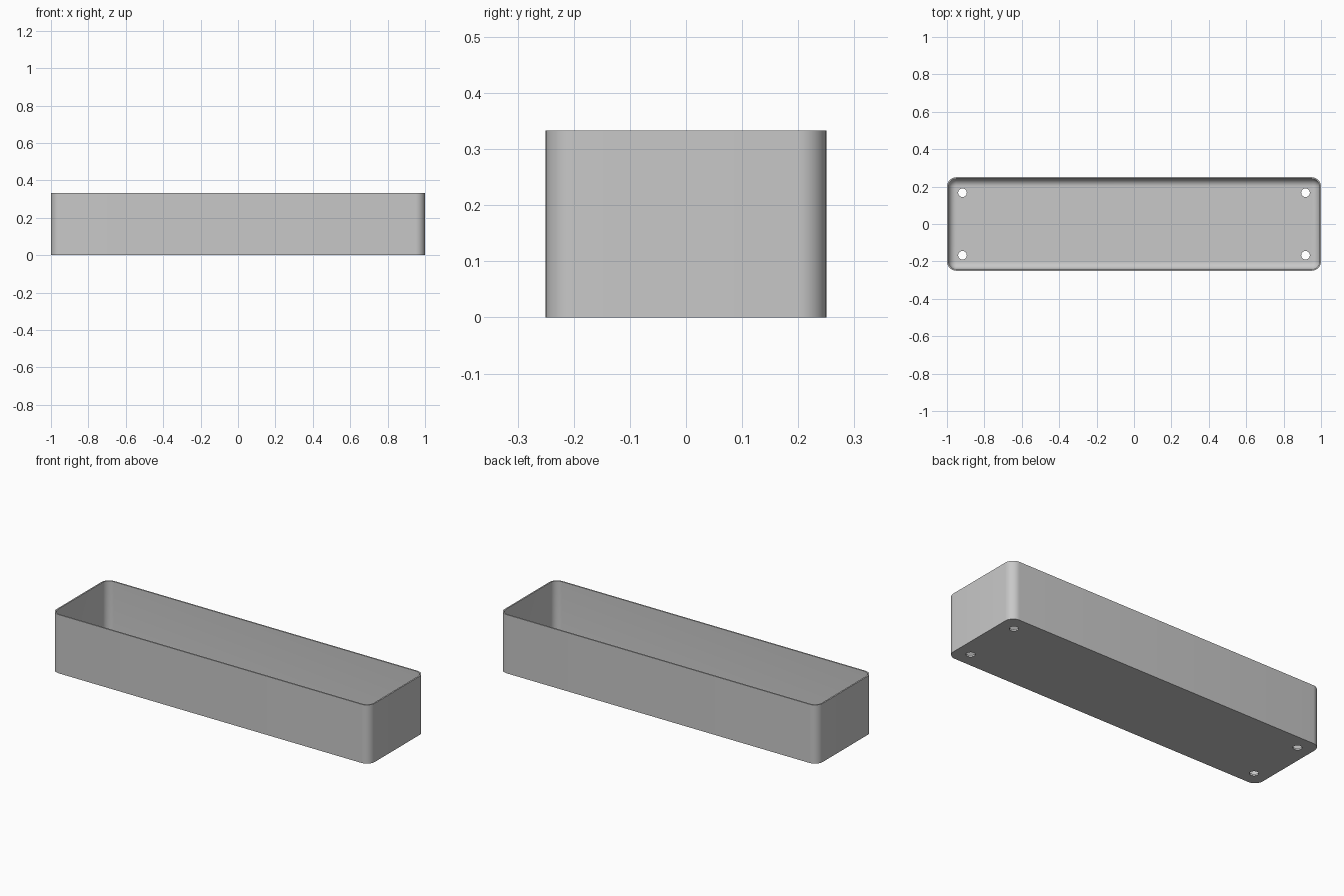
import bpy
import bmesh
import math

cube = bpy.data.objects.get("Cube")
if cube:
    bpy.data.objects.remove(cube, do_unlink=True)

HALF_X, HALF_Y, HEIGHT = 1.0, 0.25, 0.333
CORNER, WALL, FLOOR, FILLET = 0.05, 0.008, 0.01, 0.04
HOLE_X, HOLE_Y, HOLE_R = 0.917, 0.167, 0.023
STEPS = 10

bm = bmesh.new()


def close_loop(points):
    """Make a closed ring of edges."""
    verts = [bm.verts.new(p) for p in points]
    return [bm.edges.new((a, b)) for a, b in zip(verts, verts[1:] + verts[:1])]


def rounded_ring(inset, z):
    """Rounded rectangle set in from the outer wall."""
    r = CORNER - inset
    points = []
    for i, (sx, sy) in enumerate([(1, 1), (-1, 1), (-1, -1), (1, -1)]):
        for k in range(STEPS + 1):
            a = math.pi / 2 * (i + k / STEPS)
            points.append((sx * (HALF_X - CORNER) + r * math.cos(a),
                           sy * (HALF_Y - CORNER) + r * math.sin(a), z))
    return close_loop(points)


def circle(x, y, z, count=32):
    return close_loop([(x + HOLE_R * math.cos(math.tau * k / count),
                        y + HOLE_R * math.sin(math.tau * k / count), z)
                       for k in range(count)])


def join(a, b):
    """Skin two rings that have matching points."""
    for e, f in zip(a, b):
        bm.faces.new((e.verts[0], e.verts[1], f.verts[1], f.verts[0]))


# Walls: outside, rim, inside, then the rounded foot of the inside wall
profile = [(0, 0), (0, HEIGHT), (WALL, HEIGHT)]
for k in range(STEPS + 1):
    a = math.pi / 2 * k / STEPS
    profile.append((WALL + FILLET * (1 - math.cos(a)),
                    FLOOR + FILLET * (1 - math.sin(a))))
rings = [rounded_ring(d, z) for d, z in profile]
for a, b in zip(rings, rings[1:]):
    join(a, b)

# Drain holes through the floor
under, upper = list(rings[0]), list(rings[-1])
for sx in (-1, 1):
    for sy in (-1, 1):
        low = circle(sx * HOLE_X, sy * HOLE_Y, 0)
        high = circle(sx * HOLE_X, sy * HOLE_Y, FLOOR)
        join(low, high)
        under += low
        upper += high

# Underside and floor, filled around the holes
bmesh.ops.triangle_fill(bm, edges=under, use_beauty=True, normal=(0, 0, -1))
bmesh.ops.triangle_fill(bm, edges=upper, use_beauty=True, normal=(0, 0, 1))
bmesh.ops.recalc_face_normals(bm, faces=bm.faces[:])

mesh = bpy.data.meshes.new("planter_tray")
bm.to_mesh(mesh)
bm.free()
tray = bpy.data.objects.new("planter_tray", mesh)
bpy.context.collection.objects.link(tray)

# Plain grey finish
grey = bpy.data.materials.new("plain grey")
grey.use_nodes = True
colour = (0.58, 0.58, 0.58, 1)
grey.diffuse_color = colour
grey.node_tree.nodes["Principled BSDF"].inputs["Base Color"].default_value = colour
mesh.materials.append(grey)

bpy.ops.object.select_all(action="DESELECT")
tray.select_set(True)
bpy.context.view_layer.objects.active = tray
bpy.ops.object.shade_smooth_by_angle(angle=math.radians(35))
